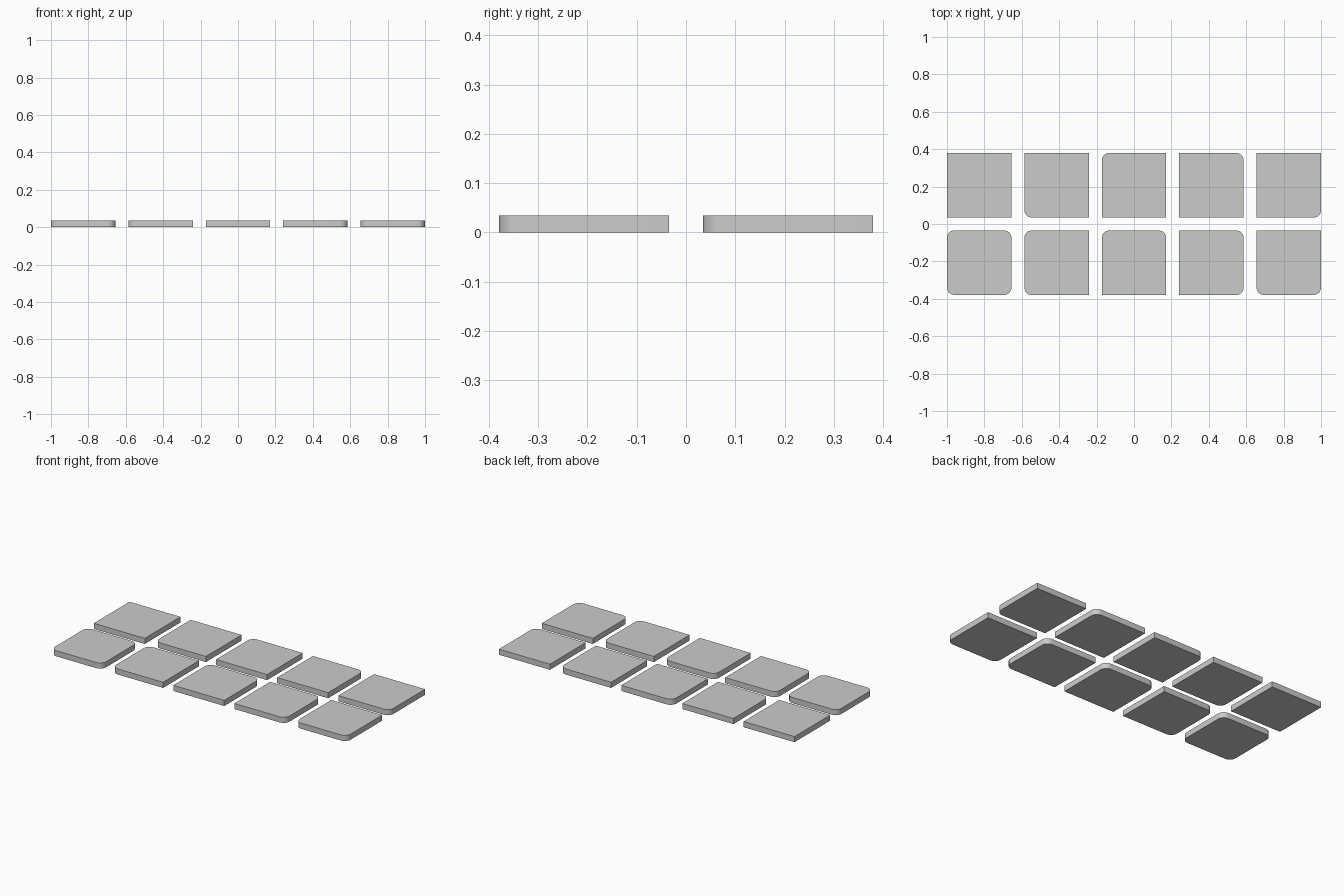
import bpy, bmesh
from math import pi, cos, sin

if "Cube" in bpy.data.objects:
    bpy.data.objects.remove(bpy.data.objects["Cube"])

SIZE = 2 / 5.8          # tile width
PITCH = SIZE * 1.2      # tile spacing
HEIGHT = SIZE * 0.1
RADIUS = 0.04
STEPS = 8

# corner order: back right, back left, front left, front right
CORNERS = [(1, 1), (-1, 1), (-1, -1), (1, -1)]


def outline(rounded):
    """Counter-clockwise square outline, with the listed corners rounded."""
    h = SIZE / 2
    pts = []
    for i, (sx, sy) in enumerate(CORNERS):
        if i not in rounded:
            pts.append((sx * h, sy * h))
            continue
        for k in range(STEPS + 1):
            a = (i + k / STEPS) * pi / 2
            pts.append((sx * (h - RADIUS) + RADIUS * cos(a),
                        sy * (h - RADIUS) + RADIUS * sin(a)))
    return pts


def make_tile(name, x, y, rounded):
    bm = bmesh.new()
    base = bm.faces.new([bm.verts.new((px, py, 0)) for px, py in outline(rounded)])
    top = bmesh.ops.extrude_face_region(bm, geom=[base], use_keep_orig=True)
    verts = [g for g in top["geom"] if isinstance(g, bmesh.types.BMVert)]
    bmesh.ops.translate(bm, verts=verts, vec=(0, 0, HEIGHT))
    bmesh.ops.recalc_face_normals(bm, faces=bm.faces)
    mesh = bpy.data.meshes.new(name)
    bm.to_mesh(mesh)
    bm.free()
    ob = bpy.data.objects.new(name, mesh)
    ob.location = (x, y, 0)
    bpy.context.collection.objects.link(ob)
    bpy.ops.object.select_all(action='DESELECT')
    ob.select_set(True)
    bpy.context.view_layer.objects.active = ob
    bpy.ops.object.shade_smooth_by_angle(angle=pi / 6)


# back row: plain tile, then one rounded corner each
back_row = [("square", ()), ("front_left", (2,)), ("back_left", (1,)),
            ("back_right", (0,)), ("front_right", (3,))]
# front row: all rounded, then one rounded side each
front_row = [("all", (0, 1, 2, 3)), ("left_side", (1, 2)), ("back_side", (0, 1)),
             ("right_side", (0, 3)), ("front_side", (2, 3))]

for row, y in ((back_row, PITCH / 2), (front_row, -PITCH / 2)):
    for col, (label, rounded) in enumerate(row):
        make_tile("tile_rounded_" + label if rounded else "tile_square",
                  (col - 2) * PITCH, y, rounded)
